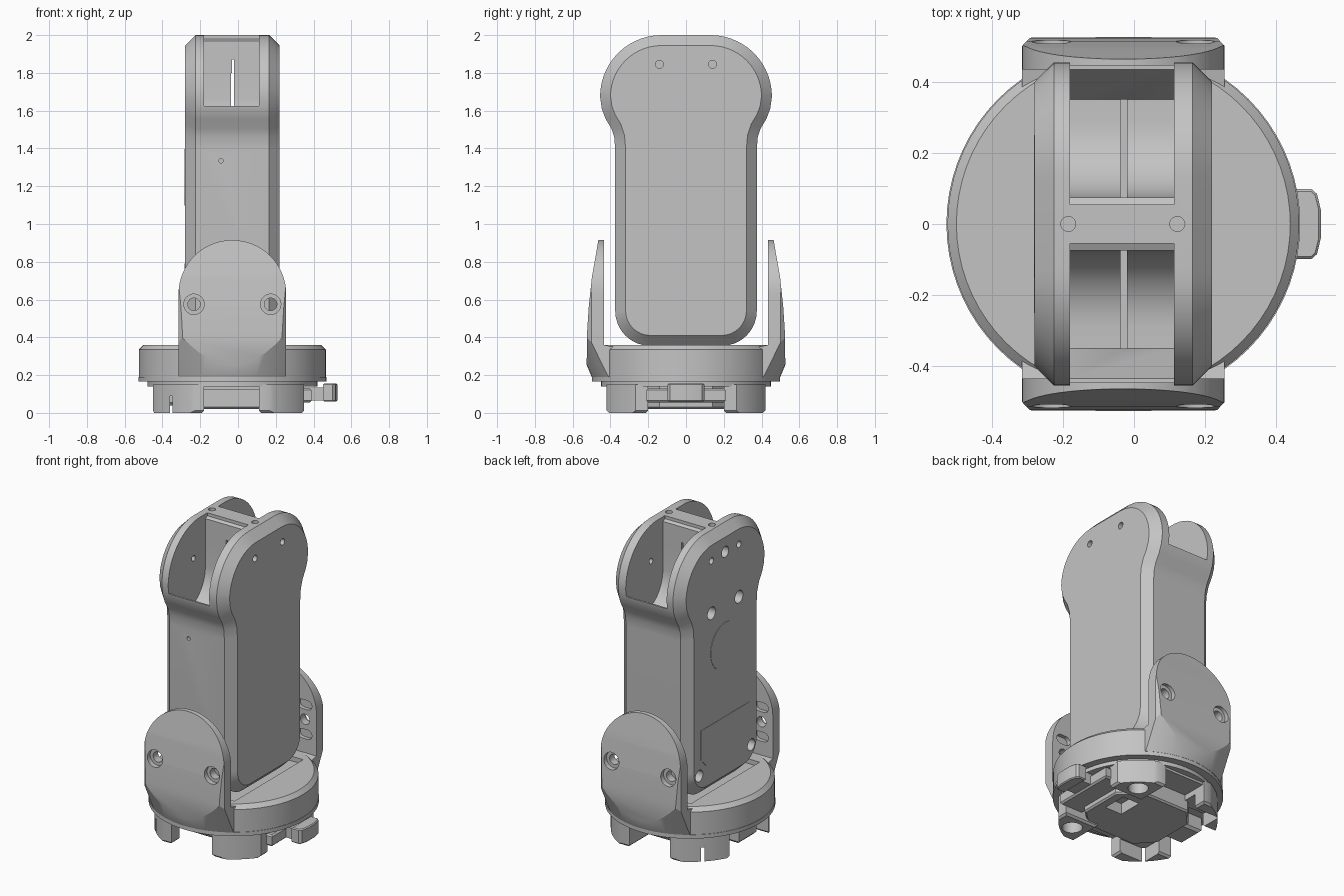
import bpy, bmesh, math

if "Cube" in bpy.data.objects:
    bpy.data.objects.remove(bpy.data.objects["Cube"])

CX = -0.03  # centre of the body and turntable in x
grey = bpy.data.materials.new("mid grey")
grey.use_nodes = True
grey.diffuse_color = (0.55, 0.55, 0.55, 1)
grey.node_tree.nodes["Principled BSDF"].inputs["Base Color"].default_value = (0.55, 0.55, 0.55, 1)


def arc(cx, cy, r, a0, a1, n):
    return [(cx + r * math.cos(math.radians(a0 + (a1 - a0) * i / n)),
             cy + r * math.sin(math.radians(a0 + (a1 - a0) * i / n))) for i in range(n + 1)]


def circle(cx, cy, r, n=32):
    return arc(cx, cy, r, 0, 360, n)[:-1]


def rect(u0, u1, v0, v1):
    return [(u0, v0), (u1, v0), (u1, v1), (u0, v1)]


def prism(name, pts, axis, a, b, bevel=0, ends=None, taper=1):
    """Extrude a 2D outline along an axis; optionally chamfer cap edges or widen the far end."""
    place = {"x": lambda p, t: (t, p[0], p[1]),
             "y": lambda p, t: (p[0], t, p[1]),
             "z": lambda p, t: (p[0], p[1], t)}[axis]
    k = "xyz".index(axis)
    bm = bmesh.new()
    low = [bm.verts.new(place(p, a)) for p in pts]
    high = [bm.verts.new(place((CX + (p[0] - CX) * taper, p[1] * taper), b)) for p in pts]
    bm.faces.new(low)
    bm.faces.new(high)
    for i in range(len(pts)):
        j = (i + 1) % len(pts)
        bm.faces.new((low[i], low[j], high[j], high[i]))
    bmesh.ops.recalc_face_normals(bm, faces=bm.faces[:])
    if bevel:
        levels = ends or (a, b)
        edges = [e for e in bm.edges
                 if any(all(abs(v.co[k] - t) < 1e-5 for v in e.verts) for t in levels)]
        bmesh.ops.bevel(bm, geom=edges, offset=bevel, segments=1, affect='EDGES')
    mesh = bpy.data.meshes.new(name)
    bm.to_mesh(mesh)
    bm.free()
    mesh.materials.append(grey)
    ob = bpy.data.objects.new(name, mesh)
    bpy.context.scene.collection.objects.link(ob)
    return ob


def boolean(ob, *shape, op='DIFFERENCE', taper=1):
    """Cut or intersect with a prism, then discard the helper."""
    cutter = prism("cutter", *shape, taper=taper)
    mod = ob.modifiers.new("cut", 'BOOLEAN')
    mod.operation, mod.solver, mod.object = op, 'EXACT', cutter
    bpy.context.view_layer.objects.active = ob
    bpy.ops.object.modifier_apply(modifier=mod.name)
    bpy.data.objects.remove(cutter)


# Main body: rounded column with a wider head
half = (arc(0.19, 0.54, 0.185, -90, 0, 8)
        + [(0.375, 1.4), (0.38, 1.46), (0.395, 1.505), (0.425, 1.555), (0.446, 1.61)]
        + arc(0.13, 1.675, 0.325, 0, 90, 14))
body = prism("body", half + [(-y, z) for y, z in reversed(half)], "x", -0.28, 0.22, 0.055)

# Head pockets either side of the crossbar, with steep inner lips
pocket = ([(0.055, 2.1), (0.055, 1.98), (0.075, 1.97), (0.075, 1.81)]
          + arc(0.29, 1.66, 0.215, 180, 270, 10)
          + [(0.35, 1.445), (0.435, 1.625), (0.6, 1.63), (0.6, 2.1)])
for s in (1, -1):
    boolean(body, [(s * y, z) for y, z in pocket], "x", -0.18, 0.112)
boolean(body, rect(-0.038, -0.02, 1.42, 1.8), "y", -0.35, 0.35)
boolean(body, rect(-0.032, -0.022, 1.75, 1.87), "y", -0.2, 0.2)

# Screw holes in the head, crossbar, flat side and front
for y in (-0.14, 0.14):
    boolean(body, circle(y, 1.845, 0.021, 20), "x", 0.17, 0.4)
    boolean(body, circle(y, 1.845, 0.021, 20), "x", -0.4, -0.24)
    boolean(body, circle(y, 1.507, 0.04, 24), "x", -0.4, -0.23)
    for x0, x1 in ((-0.21, -0.1), (0.05, 0.14)):
        boolean(body, circle(y * 1.4, 1.76, 0.018, 16), "x", x0, x1)
for x in (-0.185, 0.122):
    boolean(body, circle(x, 0, 0.021, 20), "z", 1.95, 2.1)
boolean(body, circle(0, 1.85, 0.035, 24), "x", -0.4, -0.23)
boolean(body, circle(-0.09, 1.335, 0.012, 16), "y", -0.5, -0.34)
for y in (-0.265, 0.265):
    boolean(body, circle(y, 0.505, 0.037, 24), "x", -0.4, -0.23)

# Round cover and label panel on the flat side
prism("round_cover", circle(0, 1.247, 0.15, 48), "x", -0.282, -0.27)
prism("side_panel", [(-0.25, 0.79), (-0.25, 0.6), (-0.2, 0.55), (0.2, 0.55), (0.25, 0.6), (0.25, 0.79)],
      "x", -0.282, -0.27)

# Turntable with a shallow seat for the body
base = prism("turntable", circle(CX, 0, 0.495, 72), "z", 0.185, 0.36, 0.025, (0.36,))
boolean(base, rect(-0.28, 0.22, -0.35, 0.35), "z", 0.33, 0.5)
prism("turntable_flange", circle(CX, 0, 0.498, 72), "z", 0.165, 0.19)

# Upright brackets front and back, flaring out of the round turntable
dome = [(CX - 0.285, 0.19), (CX + 0.285, 0.19)] + arc(CX, 0.63, 0.285, 0, 180, 32)
side = [(0.435, 0.95), (0.435, 0.36), (0.36, 0.345), (0.36, 0.15), (0.527, 0.15), (0.524, 0.42),
        (0.515, 0.56), (0.498, 0.72), (0.475, 0.85), (0.458, 0.95)]
plan = [(CX - 0.3, 0.3), (CX + 0.3, 0.3), (CX + 0.3, 0.485), (CX + 0.26, 0.528),
        (CX - 0.26, 0.528), (CX - 0.3, 0.485)]
for name, s in (("front_bracket", -1), ("back_bracket", 1)):
    bracket = prism(name, dome, "y", s * 0.34, s * 0.6)
    boolean(bracket, [(s * y, z) for y, z in side], "x", -0.5, 0.5, op='INTERSECT')
    boolean(bracket, [(x, s * y) for x, y in plan], "z", 0.1, 1.1, op='INTERSECT')
    boolean(bracket, circle(CX, 0, 0.497, 96), "z", 0.185, 1, op='INTERSECT', taper=1.69)
    for x in (CX - 0.203, CX + 0.203):
        boolean(bracket, circle(x, 0.575, 0.033, 24), "y", s * 0.3, s * 0.7)
        boolean(bracket, circle(x, 0.575, 0.054, 32), "y", s * 0.485, s * 0.7)
        for z in (0.48, 0.67):
            slot = arc(x + 0.02, z, 0.03, -90, 90, 8) + arc(x - 0.02, z, 0.03, 90, 270, 8)
            boolean(bracket, slot, "y", s * 0.4, s * 0.46)

# Mounting plate under the turntable
prism("mount_ring", circle(CX, 0, 0.45, 64), "z", 0.14, 0.17)
core = prism("mount_core", [(-0.3, -0.14), (-0.2, -0.25), (0.14, -0.25), (0.26, -0.14),
                            (0.26, 0.14), (0.14, 0.25), (-0.2, 0.25), (-0.3, 0.14)],
             "z", 0.02, 0.145, 0.01, (0.02,))
boolean(core, rect(0.08, 0.2, -0.02, 0.14), "z", 0, 0.09)

# Corner feet rounded off by the turntable outline: bored on one side, hooked on the other
for x0, x1, bored in ((-0.455, -0.18, False), (0.11, 0.35, True)):
    for s in (-1, 1):
        foot = prism("mount_foot", rect(x0, x1, *sorted((s * 0.2, s * 0.42))),
                     "z", 0, 0.15, 0.012, (0,))
        boolean(foot, circle(CX, 0, 0.465, 64), "z", -0.1, 0.3, op='INTERSECT')
        if bored:
            boolean(foot, circle(0.22, s * 0.3, 0.06), "z", -0.1, 0.08)
        else:
            boolean(foot, rect(-0.36, -0.1, *sorted((s * 0.1, s * 0.34))), "z", -0.1, 0.09)

# Edge tabs between the feet
prism("side_tab", rect(-0.44, -0.28, -0.09, 0.09), "z", 0.04, 0.15, 0.015)
for s in (-1, 1):
    prism("edge_tab", rect(-0.18, 0.11, *sorted((s * 0.24, s * 0.41))), "z", 0.125, 0.15)

# Release lever
prism("lever_neck", rect(0.22, 0.39, -0.21, 0.21), "z", 0.055, 0.13, 0.01)
prism("lever_arm", rect(0.34, 0.48, -0.07, 0.07), "z", 0.065, 0.135)
grip = [(0.45, -0.098), (0.5, -0.098), (0.515, -0.085), (0.526, -0.04),
        (0.526, 0.04), (0.515, 0.085), (0.5, 0.098), (0.45, 0.098)]
prism("lever_grip", grip, "z", 0.06, 0.155, 0.006)

# Smooth curved walls, keep corners sharp
for ob in bpy.context.scene.objects:
    ob.select_set(ob.type == 'MESH')
bpy.context.view_layer.objects.active = body
bpy.ops.object.shade_smooth_by_angle(angle=math.radians(28))
